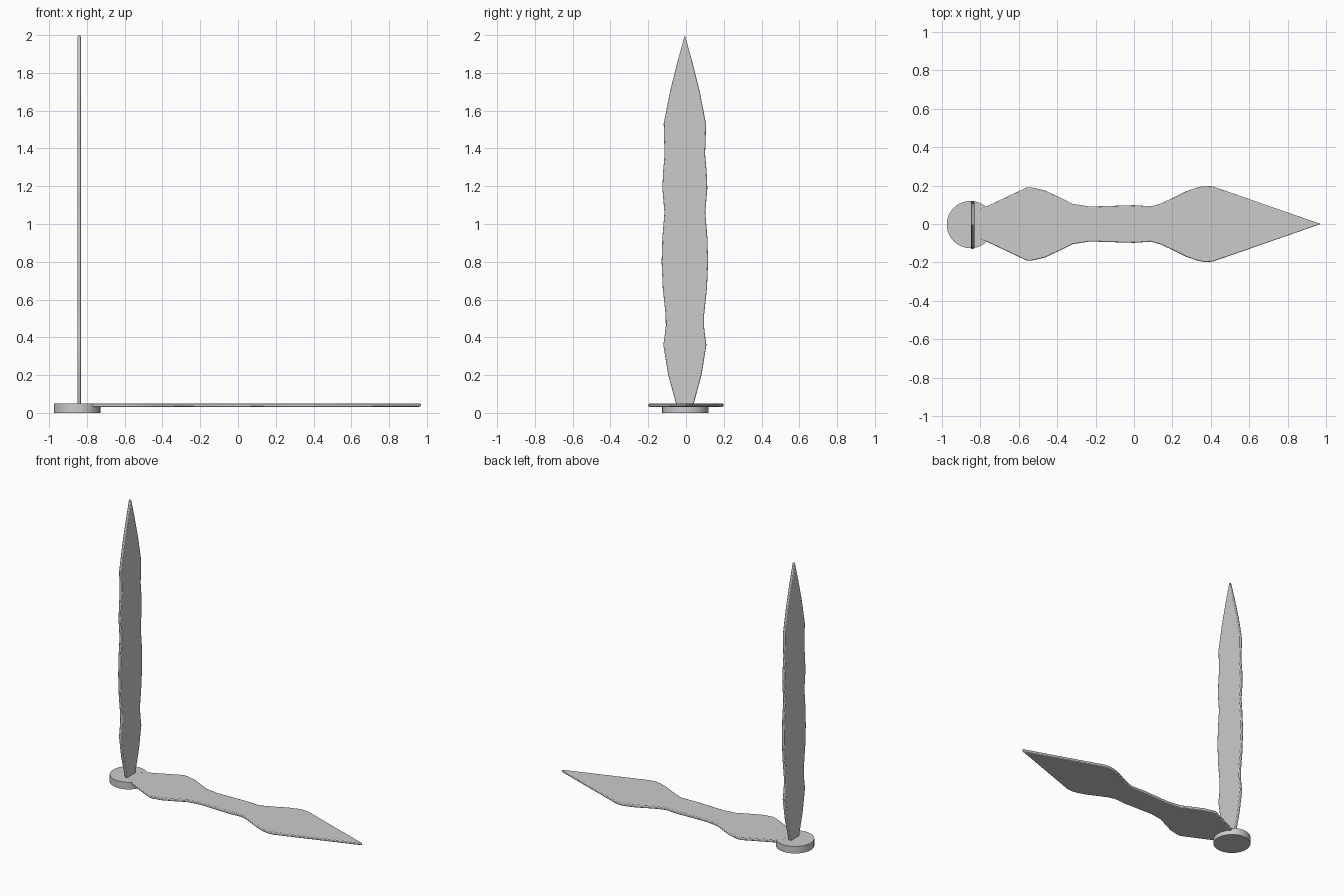
import bpy, bmesh, math
from mathutils import Matrix

if "Cube" in bpy.data.objects:
    bpy.data.objects.remove(bpy.data.objects["Cube"])

grey = bpy.data.materials.new("plain grey")
grey.diffuse_color = (0.6, 0.6, 0.6, 1)
grey.use_nodes = True
grey.node_tree.nodes["Principled BSDF"].inputs["Base Color"].default_value = grey.diffuse_color


def finish(name, bm, bevel):
    bmesh.ops.recalc_face_normals(bm, faces=bm.faces)
    mesh = bpy.data.meshes.new(name)
    bm.to_mesh(mesh)
    bm.free()
    mesh.materials.append(grey)
    ob = bpy.data.objects.new(name, mesh)
    bpy.context.collection.objects.link(ob)
    if bevel:
        mod = ob.modifiers.new("soft edge", 'BEVEL')
        mod.width = bevel
        mod.segments = 2
        mod.limit_method = 'ANGLE'
        mod.angle_limit = math.radians(60)
    bpy.context.view_layer.objects.active = ob
    ob.select_set(True)
    bpy.ops.object.shade_smooth_by_angle(angle=math.radians(35))
    ob.select_set(False)
    return ob


def hand(name, profile, tip, thickness, place):
    """Flat blade: (distance, half width) pairs mirrored about its axis."""
    bm = bmesh.new()
    outline = [(d, -w) for d, w in profile] + [(tip, 0)]
    outline += [(d, w) for d, w in reversed(profile)]
    face = bm.faces.new([bm.verts.new((d, w, 0)) for d, w in outline])
    ext = bmesh.ops.extrude_face_region(bm, geom=[face])
    for v in ext["geom"]:
        if isinstance(v, bmesh.types.BMVert):
            v.co.z += thickness
    bm.transform(place)
    return finish(name, bm, 0.005)


# hub disc
bm = bmesh.new()
bmesh.ops.create_cone(bm, cap_ends=True, segments=64, radius1=0.123, radius2=0.123,
                      depth=0.05, matrix=Matrix.Translation((-0.852, -0.003, 0.025)))
finish("hub_disc", bm, 0)

# short wide hand lying flat
flat = [(-0.80, 0.08), (-0.76, 0.095), (-0.56, 0.19), (-0.53, 0.19), (-0.465, 0.175),
        (-0.39, 0.14), (-0.32, 0.105), (-0.23, 0.091), (0, 0.098), (0.09, 0.092),
        (0.14, 0.107), (0.20, 0.135), (0.27, 0.17), (0.33, 0.191), (0.37, 0.198),
        (0.41, 0.196)]
hand("flat_hand", flat, 0.972, 0.019, Matrix.Translation((0, 0, 0.032)))

# long wavy hand standing upright
tall = [(0.03, 0.042), (0.06, 0.05), (0.2, 0.088), (0.36, 0.114), (0.40, 0.108),
        (0.46, 0.101), (0.52, 0.102), (0.66, 0.117), (0.80, 0.123), (0.93, 0.119),
        (1.06, 0.108), (1.13, 0.114), (1.19, 0.119), (1.28, 0.115), (1.37, 0.107),
        (1.45, 0.11), (1.53, 0.112), (1.70, 0.079), (1.86, 0.039)]
upright = Matrix(((0, 0, 1, -0.85), (0, 1, 0, -0.006), (1, 0, 0, 0), (0, 0, 0, 1)))
hand("upright_hand", tall, 2.0, 0.02, upright)
